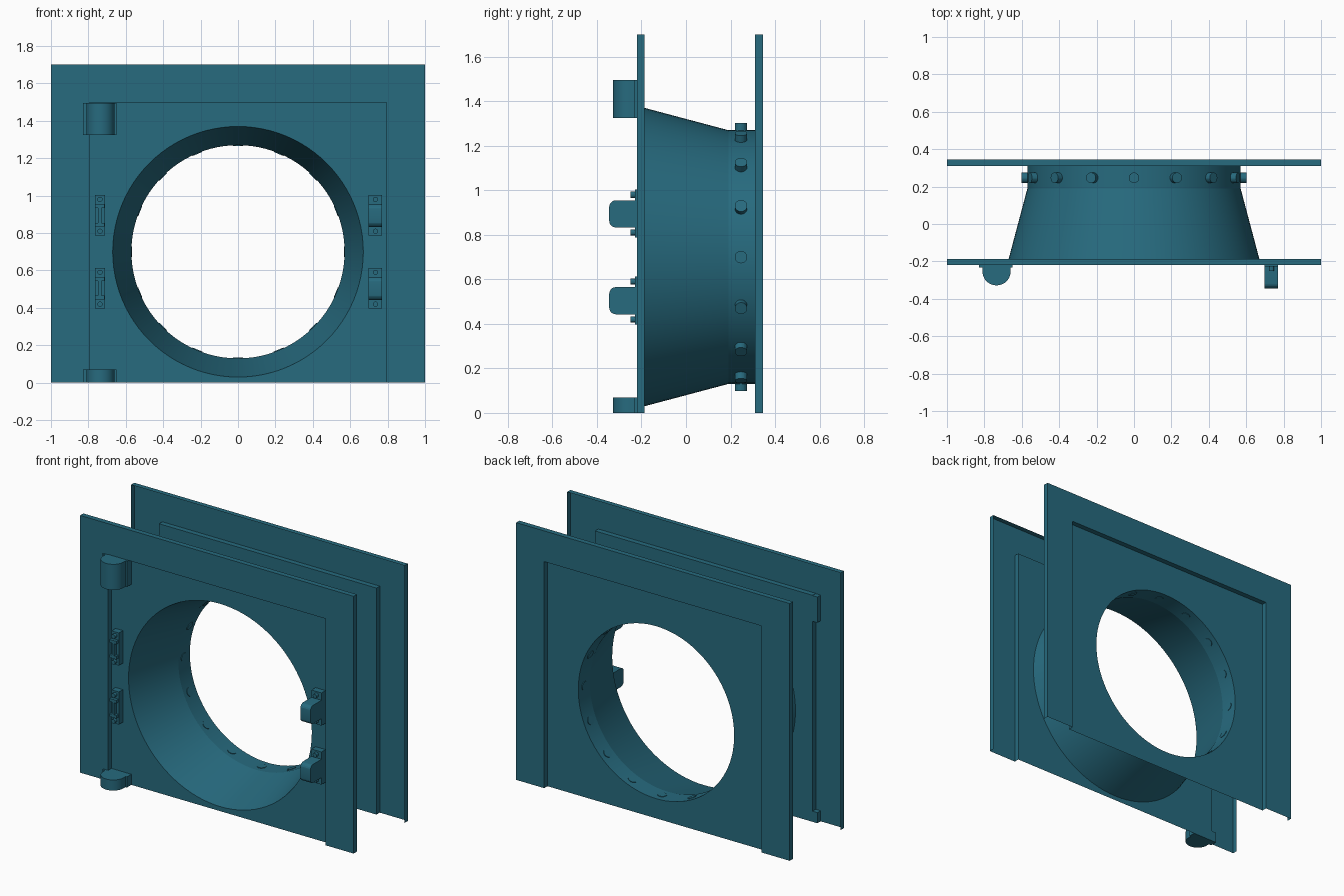
import bpy, bmesh, math
from mathutils import Matrix, Vector

if "Cube" in bpy.data.objects:
    bpy.data.objects.remove(bpy.data.objects["Cube"], do_unlink=True)

teal = bpy.data.materials.new("teal_paint")
teal.use_nodes = True
COLOR = (0.02, 0.145, 0.21, 1)
teal.diffuse_color = COLOR
teal.node_tree.nodes["Principled BSDF"].inputs["Base Color"].default_value = COLOR

CZ = 0.70                      # height of the duct axis
OUT, IN = 0.22, 0.186          # outer and inner plane of the front plate
BACK_OUT, BACK_IN = 0.345, 0.311
SEGMENTS = 96


def finish(name, bm, smooth=False):
    bmesh.ops.recalc_face_normals(bm, faces=bm.faces)
    mesh = bpy.data.meshes.new(name)
    bm.to_mesh(mesh)
    bm.free()
    obj = bpy.data.objects.new(name, mesh)
    bpy.context.collection.objects.link(obj)
    mesh.materials.append(teal)
    if smooth:
        bpy.ops.object.select_all(action='DESELECT')
        obj.select_set(True)
        bpy.context.view_layer.objects.active = obj
        bpy.ops.object.shade_smooth_by_angle(angle=math.radians(14))
    return obj


def box(name, x, y, z, bevel=0):
    bm = bmesh.new()
    size = Vector((x[1] - x[0], y[1] - y[0], z[1] - z[0]))
    mid = Vector((sum(x), sum(y), sum(z))) / 2
    bmesh.ops.create_cube(bm, size=1, matrix=Matrix.Translation(mid) @ Matrix.Diagonal(size).to_4x4())
    if bevel:
        # round the two long outward edges
        edges = [e for e in bm.edges if all(v.co.y < mid.y for v in e.verts)
                 and abs(e.verts[0].co.x - e.verts[1].co.x) > 0.01]
        bmesh.ops.bevel(bm, geom=edges, offset=bevel, segments=5, affect='EDGES', profile=0.5)
    return finish(name, bm, bool(bevel))


def rod(name, start, end, radius, segments=24):
    start, end = Vector(start), Vector(end)
    axis = end - start
    bm = bmesh.new()
    turn = axis.to_track_quat('Z', 'Y').to_matrix().to_4x4()
    bmesh.ops.create_cone(bm, cap_ends=True, segments=segments, radius1=radius, radius2=radius,
                          depth=axis.length, matrix=Matrix.Translation((start + end) / 2) @ turn)
    return finish(name, bm, True)


# Pressed sheet plate: raised border, set-in panel with a round hole, outer flange
def plate(name, y_out, y_in, radius):
    bm = bmesh.new()

    def arch(w, h, y):
        return [bm.verts.new((x, y, z)) for x, z in ((-w, 0), (-w, h), (w, h), (w, 0))]

    flange = arch(1, 1.7, y_in)
    outer = arch(1, 1.7, y_out)
    inner = arch(0.795, 1.497, y_out)
    panel = arch(0.795, 1.497, y_in)
    for a, b in ((flange, outer), (outer, inner), (inner, panel)):
        for i in range(3):
            bm.faces.new((a[i], a[i + 1], b[i + 1], b[i]))
    circle = [bm.verts.new((radius * math.cos(t), y_in, CZ + radius * math.sin(t)))
              for t in (2 * math.pi * i / SEGMENTS for i in range(SEGMENTS))]
    edges = []
    for loop in (panel, circle):
        for a, b in zip(loop, loop[1:] + loop[:1]):
            edges.append(bm.edges.get((a, b)) or bm.edges.new((a, b)))
    bmesh.ops.triangle_fill(bm, edges=edges, use_beauty=True, normal=(0, 1, 0))
    return finish(name, bm)


plate("front_plate", -OUT, -IN, 0.67)
plate("back_plate", BACK_OUT, BACK_IN, 0.57)

# Tapered duct with a straight collar
bm = bmesh.new()
rings = []
for y, r in ((-IN, 0.67), (0.19, 0.57), (BACK_IN, 0.57)):
    rings.append([bm.verts.new((r * math.cos(t), y, CZ + r * math.sin(t)))
                  for t in (2 * math.pi * i / SEGMENTS for i in range(SEGMENTS))])
for a, b in zip(rings, rings[1:]):
    for i in range(SEGMENTS):
        j = (i + 1) % SEGMENTS
        bm.faces.new((a[i], a[j], b[j], b[i]))
finish("tapered_duct", bm, True)

# Pins around the collar
for i in range(16):
    t = math.tau * i / 16
    d = Vector((math.cos(t), 0, math.sin(t)))
    base = Vector((0, 0.247, CZ))
    rod(f"collar_pin_{i + 1}", base + d * 0.566, base + d * 0.602, 0.028)

# Hinges: base pad and half-round knuckle
for name, z0, z1 in (("upper", 1.325, 1.495), ("lower", 0, 0.07)):
    box(f"{name}_hinge_pad", (-0.83, -0.65), (-0.232, -IN), (z0, z1))
    bm = bmesh.new()
    pts = [(-0.81, -0.225)]
    pts += [(-0.735 - 0.075 * math.cos(t), -0.255 - 0.073 * math.sin(t))
            for t in (math.pi * i / 20 for i in range(21))]
    pts += [(-0.66, -0.225)]
    face = bm.faces.new([bm.verts.new((x, y, z0)) for x, y in pts])
    new = bmesh.ops.extrude_face_region(bm, geom=[face])["geom"]
    bmesh.ops.translate(bm, vec=(0, 0, z1 - z0),
                        verts=[v for v in new if isinstance(v, bmesh.types.BMVert)])
    finish(f"{name}_hinge_knuckle", bm, True)

# Latches on one side, matching catches on the other
for name, z in (("upper", 0.895), ("lower", 0.505)):
    box(f"{name}_latch_base", (0.697, 0.77), (-0.228, -IN), (z - 0.108, z + 0.108))
    box(f"{name}_latch_handle", (0.697, 0.77), (-0.345, -0.22), (z - 0.062, z + 0.06), 0.03)
    box(f"{name}_catch_base", (-0.765, -0.712), (-0.228, -IN), (z - 0.108, z + 0.108))
    box(f"{name}_catch_bar", (-0.748, -0.73), (-0.25, -0.22), (z - 0.05, z + 0.05))
    for side, s in (("top", 1), ("bottom", -1)):
        zc = z + s * 0.05
        box(f"{name}_catch_{side}_lug", (-0.765, -0.715), (-0.25, -0.22), (zc - 0.01, zc + 0.01))
        for part, x in (("latch", 0.735), ("catch", -0.738)):
            zs = z + s * 0.085
            rod(f"{name}_{part}_{side}_screw", (x, -0.22, zs), (x, -0.25, zs), 0.014, 12)
